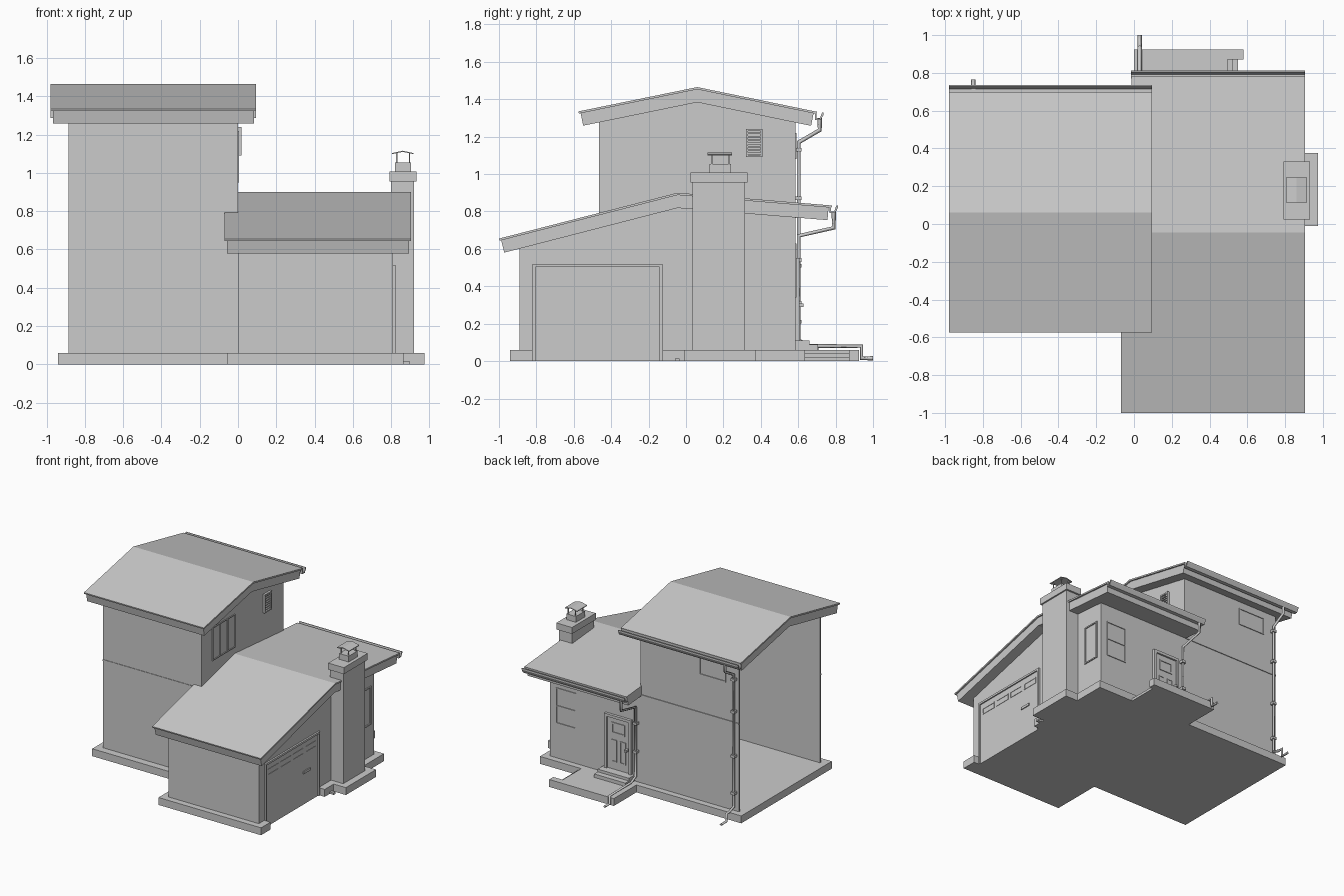
import bpy, bmesh
from mathutils import Vector

if "Cube" in bpy.data.objects:
    bpy.data.objects.remove(bpy.data.objects["Cube"])


def prism(name, pts, x0, x1):
    """Extrude a (y, z) profile along x."""
    bm = bmesh.new()
    f = bm.faces.new([bm.verts.new((x0, y, z)) for y, z in pts])
    r = bmesh.ops.extrude_face_region(bm, geom=[f])
    bmesh.ops.translate(bm, vec=(x1 - x0, 0, 0),
                        verts=[v for v in r["geom"] if isinstance(v, bmesh.types.BMVert)])
    bmesh.ops.recalc_face_normals(bm, faces=bm.faces)
    me = bpy.data.meshes.new(name)
    bm.to_mesh(me)
    bm.free()
    ob = bpy.data.objects.new(name, me)
    bpy.context.collection.objects.link(ob)
    return ob


def box(name, x0, x1, y0, y1, z0, z1):
    return prism(name, [(y0, z0), (y1, z0), (y1, z1), (y0, z1)], x0, x1)


def pipe(name, x, pts, r=0.012):
    """Four-sided pipe running in a plane of constant x."""
    cu = bpy.data.curves.new(name, 'CURVE')
    cu.dimensions = '3D'
    cu.bevel_depth, cu.bevel_resolution, cu.use_fill_caps = r, 0, True
    sp = cu.splines.new('POLY')
    sp.points.add(len(pts) - 1)
    for p, (y, z) in zip(sp.points, pts):
        p.co = (x, y, z, 1)
    ob = bpy.data.objects.new(name, cu)
    bpy.context.collection.objects.link(ob)
    bpy.ops.object.select_all(action='DESELECT')
    ob.select_set(True)
    bpy.context.view_layer.objects.active = ob
    bpy.ops.object.convert(target='MESH')


def slab(name, f, r, b, t, x0, x1):
    """Bent roof layer of thickness t below the line front - ridge - back."""
    f, r, b = Vector(f), Vector(r), Vector(b)
    d0, d1 = (r - f).normalized(), (b - r).normalized()
    lo_f = f + Vector((d0.y, -d0.x)) * t
    lo_b = b + Vector((d1.y, -d1.x)) * t
    lo_r = r - Vector((0, t * 1.02))
    return prism(name, [f, r, b, lo_b, lo_r, lo_f], x0, x1)


def roof(name, f, r, b, x0, x1):
    """Thin shingle layer over an inset deck with fascia."""
    top = slab(name + "_shingles", f, r, b, 0.012, x0, x1)
    drop = Vector((0, -0.012))
    f, r, b = Vector(f), Vector(r), Vector(b)
    f2 = f + (r - f).normalized() * 0.012 + drop
    b2 = b + (r - b).normalized() * 0.018 + drop
    deck = slab(name + "_fascia", f2, r + drop, b2, 0.068, x0 + 0.012, x1 - 0.012)
    return top, deck


def cut(ob, *dims):
    c = box("cutter", *dims)
    c.hide_render = True
    m = ob.modifiers.new("cut", 'BOOLEAN')
    m.operation, m.solver, m.object = 'DIFFERENCE', 'EXACT', c
    bpy.context.view_layer.objects.active = ob
    bpy.ops.object.modifier_apply(modifier=m.name)
    bpy.data.objects.remove(c)


WALL = {"back": 0.585, "right": 0.81, "tower": 0.0}


def on_wall(name, wall, a0, a1, z0, z1, d):
    """Box standing out by d from a named wall."""
    p = WALL[wall]
    if wall == "back":
        return box(name, a0, a1, p, p + d, z0, z1)
    return box(name, p, p + d, a0, a1, z0, z1)


def frame(name, wall, a0, a1, z0, z1, w, d):
    on_wall(name + "_side_a", wall, a0, a0 + w, z0, z1, d)
    on_wall(name + "_side_b", wall, a1 - w, a1, z0, z1, d)
    on_wall(name + "_top", wall, a0 + w, a1 - w, z1 - w, z1, d)
    if z0 > 0.1:
        on_wall(name + "_sill", wall, a0 + w, a1 - w, z0, z0 + w, d)


# Foundation, interrupted at the garage door
box("tower_base", -0.94, 0, -0.525, 0.635, 0, 0.06)
box("wing_base", -0.055, 0.81, -0.94, 0.635, 0, 0.06)
box("wing_base_front", 0.81, 0.865, -0.94, -0.82, 0, 0.06)
box("wing_base_back", 0.81, 0.865, -0.125, 0.635, 0, 0.06)
box("chimney_base", 0.81, 0.975, -0.01, 0.375, 0, 0.06)

# Tower walls, open on the left side
box("tower_front_wall", -0.885, 0, -0.465, -0.453, 0.06, 1.30)
box("tower_back_wall", -0.885, 0, 0.573, 0.585, 0.06, 1.30)
prism("tower_right_wall", [(-0.465, 0.06), (0.585, 0.06), (0.585, 1.30), (0.06, 1.41),
                           (-0.465, 1.30)], -0.012, 0)
box("tower_front_band", -0.885, 0, -0.469, -0.465, 0.765, 0.777)
box("tower_back_band", -0.885, 0, 0.585, 0.591, 0.765, 0.777)

# Low wing
prism("wing_walls", [(-0.89, 0), (0.585, 0), (0.585, 0.80), (-0.045, 0.85), (-0.89, 0.64)],
      0, 0.81)

# Roofs; the low one is notched around the tower
roof("tower_roof", (-0.575, 1.335), (0.06, 1.465), (0.70, 1.333), -0.98, 0.095)
for part in roof("wing_roof", (-1.0, 0.655), (-0.045, 0.90), (0.78, 0.832), -0.07, 0.905):
    cut(part, -0.3, 0, -0.465, 0.585, 0.3, 1.2)
    cut(part, -0.3, -0.012, 0.5, 1.0, 0.3, 1.2)

# Gutters
for name, y, z, x0, x1 in (("tower_gutter", 0.69, 1.328, -0.98, 0.095),
                           ("wing_gutter", 0.767, 0.832, -0.015, 0.905)):
    prism(name, [(y, z), (y, z - 0.04), (y + 0.03, z - 0.04), (y + 0.045, z - 0.012),
                 (y + 0.045, z), (y + 0.037, z), (y + 0.025, z - 0.032),
                 (y + 0.008, z - 0.032), (y + 0.008, z)], x0, x1)

# Downspouts with brackets
pipe("tower_downspout", -0.85, [(0.715, 1.30), (0.715, 1.235), (0.603, 1.17), (0.603, 0.10),
                                (0.66, 0.078), (0.70, 0.078), (0.70, 0.015), (0.765, 0.015)])
pipe("wing_downspout", 0.03, [(0.79, 0.80), (0.79, 0.712), (0.603, 0.67), (0.603, 0.11),
                              (0.66, 0.08), (0.938, 0.08), (0.938, 0.015), (1.0, 0.015)])
for x, heights in ((-0.85, (1.12, 0.86, 0.5, 0.2)), (0.03, (0.53, 0.3))):
    for z in heights:
        on_wall("downspout_bracket", "back", x - 0.017, x + 0.017, z, z + 0.02, 0.033)

# Chimney with a peaked cap on legs
box("chimney_stack", 0.80, 0.92, 0.035, 0.315, 0, 0.96)
box("chimney_crown", 0.792, 0.932, 0.025, 0.33, 0.955, 1.008)
box("chimney_flue", 0.82, 0.905, 0.125, 0.24, 1.0, 1.055)
for x in (0.827, 0.893):
    for y in (0.135, 0.226):
        box("cap_leg", x, x + 0.006, y, y + 0.006, 1.05, 1.106)
cap = prism("chimney_cap", [(0.115, 1.098), (0.245, 1.098), (0.245, 1.104), (0.115, 1.104)],
            0.806, 0.916)
bm = bmesh.new()
bm.from_mesh(cap.data)
bmesh.ops.bisect_plane(bm, geom=bm.verts[:] + bm.edges[:] + bm.faces[:],
                       plane_co=(0.861, 0, 0), plane_no=(1, 0, 0))
for v in bm.verts:
    if abs(v.co.x - 0.861) < 1e-4:
        v.co.z += 0.012
bm.to_mesh(cap.data)
bm.free()

# Garage door with a row of windows and a handle
frame("garage_frame", "right", -0.82, -0.125, 0, 0.52, 0.016, 0.014)
on_wall("garage_door", "right", -0.804, -0.141, 0, 0.504, 0.004)
for i in range(4):
    y = -0.78 + i * 0.16
    frame("garage_window", "right", y, y + 0.135, 0.41, 0.46, 0.007, 0.007)
on_wall("garage_handle", "right", -0.33, -0.24, 0.25, 0.27, 0.012)
box("wall_outlet_pipe", 0.86, 0.90, -0.06, -0.035, 0, 0.015)

# Windows: wall, extent, heights, extra bars
frame("tower_side_window", "tower", -0.33, -0.04, 0.95, 1.22, 0.008, 0.006)
for y in (-0.24, -0.14):
    on_wall("tower_side_mullion", "tower", y, y + 0.008, 0.95, 1.22, 0.006)
frame("tower_back_window", "back", -0.77, -0.53, 1.08, 1.22, 0.008, 0.006)
frame("wing_side_window", "right", 0.40, 0.54, 0.32, 0.63, 0.01, 0.008)
frame("wing_back_window", "back", 0.575, 0.755, 0.34, 0.63, 0.008, 0.006)
on_wall("wing_back_mullion", "back", 0.575, 0.755, 0.48, 0.488, 0.006)

# Louvred vent
frame("vent_frame", "tower", 0.32, 0.41, 1.09, 1.24, 0.011, 0.017)
for i in range(7):
    z = 1.105 + i * 0.018
    prism("vent_slat", [(0.331, z), (0.399, z), (0.399, z + 0.009), (0.331, z + 0.009)], 0, 0.011)

# Front door with panels and knob
frame("door_frame", "back", 0.07, 0.31, 0.09, 0.55, 0.022, 0.022)
on_wall("door_leaf", "back", 0.092, 0.288, 0.09, 0.528, 0.008)
frame("door_window", "back", 0.13, 0.25, 0.40, 0.49, 0.012, 0.014)
for x in (0.125, 0.205):
    frame("door_panel", "back", x, x + 0.05, 0.17, 0.35, 0.008, 0.013)
on_wall("door_knob", "back", 0.10, 0.118, 0.29, 0.308, 0.042)

# Doorstep and porch with side steps
box("doorstep_upper", 0.05, 0.33, 0.585, 0.66, 0.06, 0.11)
box("doorstep_lower", 0.05, 0.33, 0.66, 0.705, 0.06, 0.088)
box("porch", 0, 0.495, 0.635, 0.925, 0, 0.06)
box("porch_curb", 0.495, 0.58, 0.872, 0.925, 0, 0.06)
for i in range(2):
    box("porch_step", 0.495, 0.525 + i * 0.025, 0.635, 0.872, 0, 0.04 - i * 0.02)
